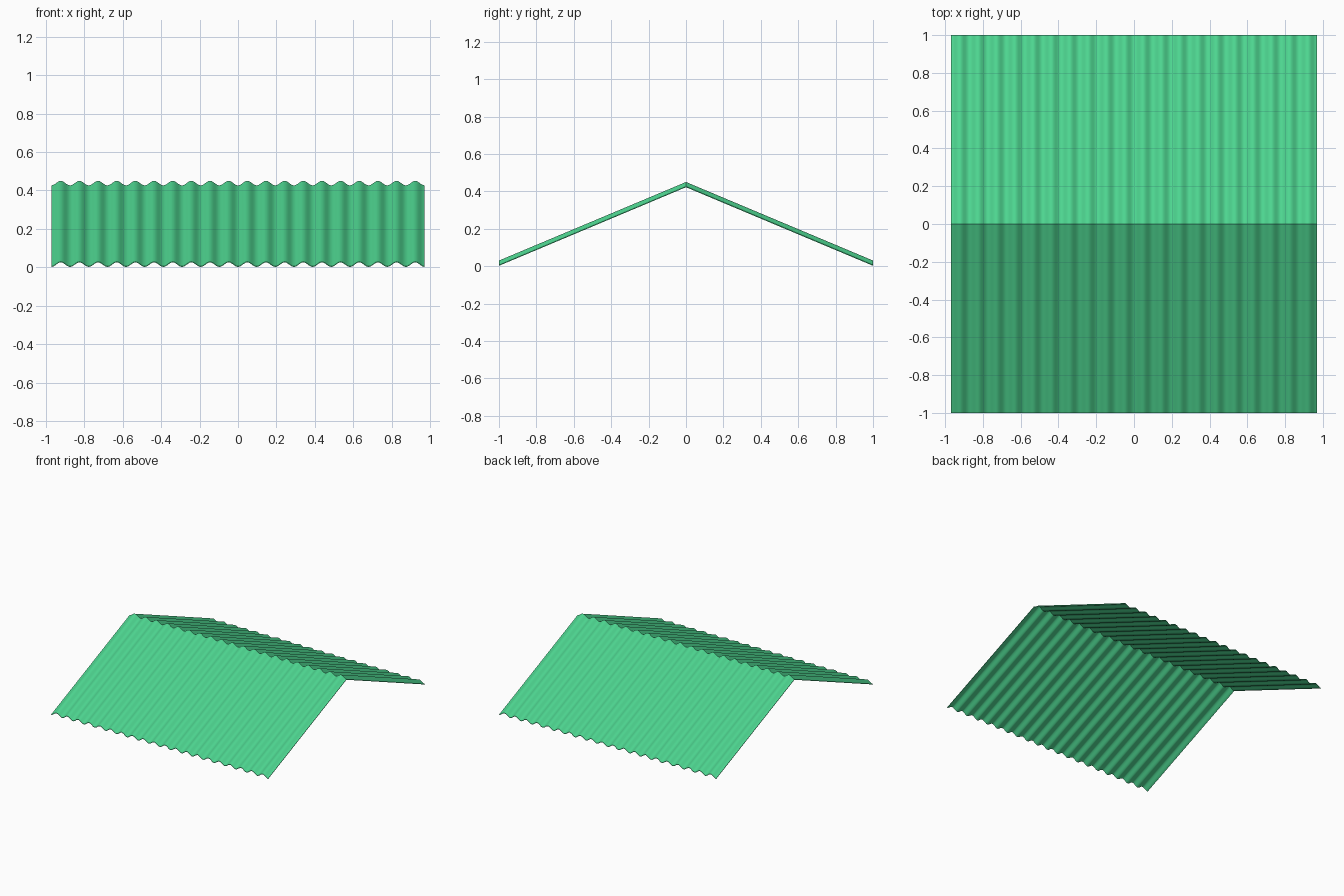
import bpy, bmesh, math

cube = bpy.data.objects.get("Cube")
if cube:
    bpy.data.objects.remove(cube, do_unlink=True)

HALF_WIDTH, HALF_DEPTH = 0.97, 1.0
WAVES, STEPS = 20, 10
EAVE, RIDGE = 0.016, 0.436
AMPLITUDE, THICKNESS = 0.012, 0.004

green = bpy.data.materials.new("sheet green")
green.use_nodes = True
colour = (0.075, 0.67, 0.28, 1)
green.diffuse_color = colour
green.node_tree.nodes["Principled BSDF"].inputs["Base Color"].default_value = colour


def wave(i):
    """Corrugation height, starting and ending in a trough."""
    return -AMPLITUDE * math.cos(2 * math.pi * i / STEPS)


# Corrugated gable sheet: one wavy row at each eave and one at the ridge
bm = bmesh.new()
count = WAVES * STEPS


def wavy_row(y, z):
    return [bm.verts.new((HALF_WIDTH * (2 * i / count - 1), y, z + wave(i)))
            for i in range(count + 1)]


def skin(a, b):
    for i in range(len(a) - 1):
        bm.faces.new((a[i], a[i + 1], b[i + 1], b[i]))


layers = []
for offset in (-THICKNESS / 2, THICKNESS / 2):
    layers.append([wavy_row(-HALF_DEPTH, EAVE + offset),
                   wavy_row(0, RIDGE + offset),
                   wavy_row(HALF_DEPTH, EAVE + offset)])
for front, ridge, back in layers:
    skin(front, ridge)
    skin(ridge, back)

# Close the sheet edges along the eaves and gables
low, high = layers
for row in (0, -1):
    skin(low[row], high[row])
for side in (0, -1):
    skin([r[side] for r in low], [r[side] for r in high])
bmesh.ops.recalc_face_normals(bm, faces=bm.faces)

mesh = bpy.data.meshes.new("corrugated_roof")
bm.to_mesh(mesh)
bm.free()
mesh.materials.append(green)
roof = bpy.data.objects.new("corrugated_roof", mesh)
bpy.context.collection.objects.link(roof)

# Smooth waves, crisp ridge and sheet edges
bpy.context.view_layer.objects.active = roof
roof.select_set(True)
bpy.ops.object.shade_smooth_by_angle(angle=math.radians(35))
